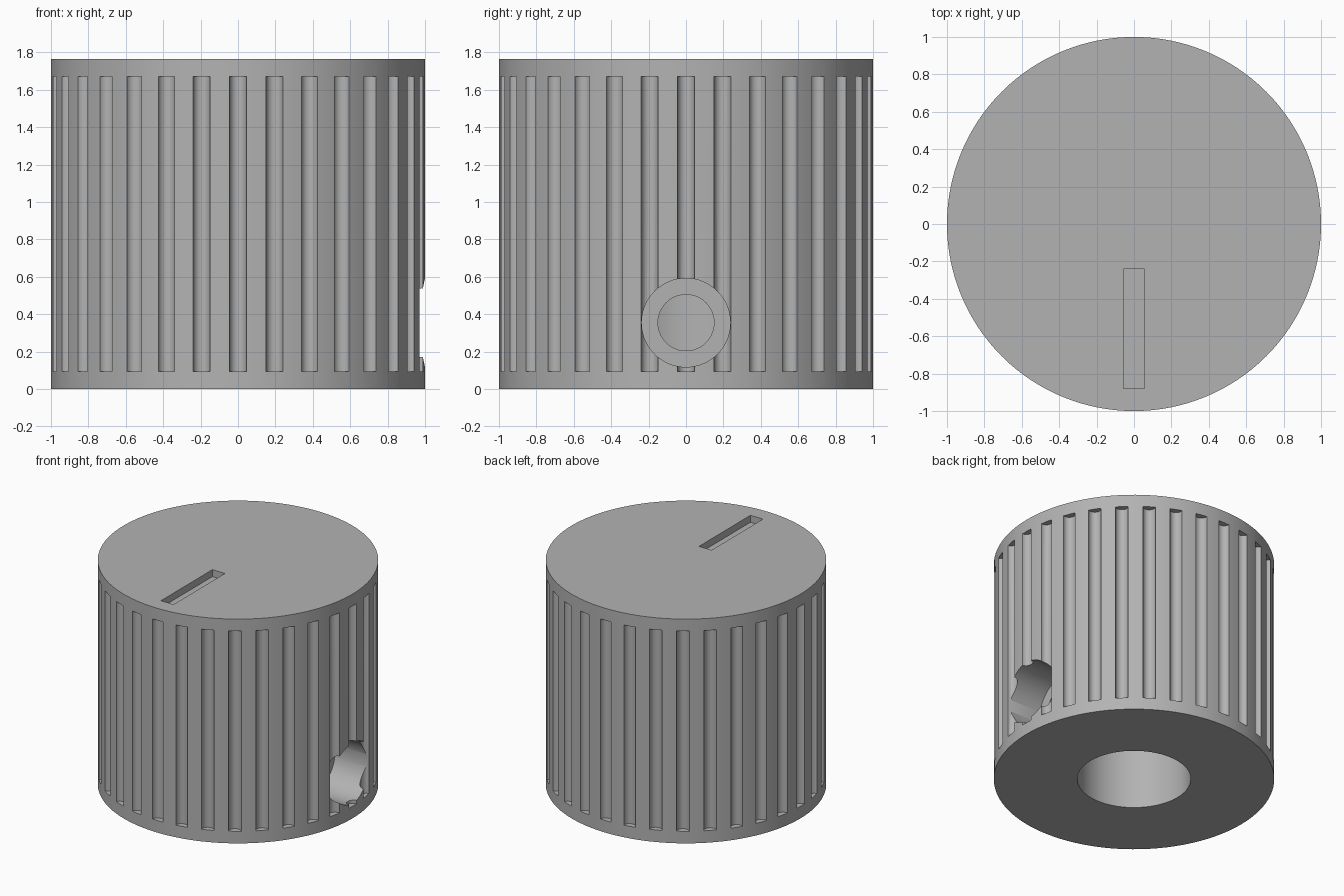
import bpy, bmesh, math
from mathutils import Matrix, Vector

if "Cube" in bpy.data.objects:
    bpy.data.objects.remove(bpy.data.objects["Cube"])

HEIGHT = 1.765
GROOVES = 32

grey = bpy.data.materials.new("grey plastic")
grey.diffuse_color = (0.45, 0.45, 0.45, 1)
grey.use_nodes = True
grey.node_tree.nodes["Principled BSDF"].inputs["Base Color"].default_value = grey.diffuse_color


def make_object(name, build):
    bm = bmesh.new()
    build(bm)
    mesh = bpy.data.meshes.new(name)
    bm.to_mesh(mesh)
    bm.free()
    mesh.materials.append(grey)
    obj = bpy.data.objects.new(name, mesh)
    bpy.context.collection.objects.link(obj)
    return obj


def cylinder(bm, radius, start, end, segments):
    """Closed cylinder running from start to end."""
    a, b = Vector(start), Vector(end)
    turn = (b - a).to_track_quat('Z', 'Y').to_matrix().to_4x4()
    bmesh.ops.create_cone(bm, cap_ends=True, segments=segments,
                          radius1=radius, radius2=radius, depth=(b - a).length,
                          matrix=Matrix.Translation((a + b) / 2) @ turn)


def grooves(bm):
    for i in range(GROOVES):
        a = 2 * math.pi * i / GROOVES
        x, y = math.cos(a), math.sin(a)
        cylinder(bm, 0.046, (x, y, 0.095), (x, y, 1.67), 20)


def pointer(bm):
    bmesh.ops.create_cube(bm, size=1, matrix=Matrix.Translation((0, -0.56, HEIGHT))
                          @ Matrix.Diagonal((0.11, 0.64, 0.11, 1)))


# Knob body
knob = make_object("knob", lambda bm: cylinder(bm, 1, (0, 0, 0), (0, 0, HEIGHT), 128))

# Grip grooves, pointer slot, shaft bore, and stepped set screw hole
cutters = [
    make_object("groove_cutter", grooves),
    make_object("pointer_cutter", pointer),
    make_object("bore_cutter", lambda bm: cylinder(bm, 0.405, (0, 0, -0.2), (0, 0, 1.35), 64)),
    make_object("screw_cutter", lambda bm: cylinder(bm, 0.15, (0.1, 0, 0.355), (1.2, 0, 0.355), 48)),
    make_object("screw_head_cutter", lambda bm: cylinder(bm, 0.237, (0.68, 0, 0.355), (1.2, 0, 0.355), 64)),
]
for cutter in cutters:
    cut = knob.modifiers.new(cutter.name, 'BOOLEAN')
    cut.operation = 'DIFFERENCE'
    cut.solver = 'EXACT'
    cut.object = cutter

bpy.context.view_layer.objects.active = knob
knob.select_set(True)
for cut in list(knob.modifiers):
    bpy.ops.object.modifier_apply(modifier=cut.name)
for cutter in cutters:
    bpy.data.objects.remove(cutter)

# Smooth walls with crisp rims
bpy.ops.object.select_all(action='DESELECT')
knob.select_set(True)
bpy.ops.object.shade_smooth_by_angle(angle=math.radians(30))
